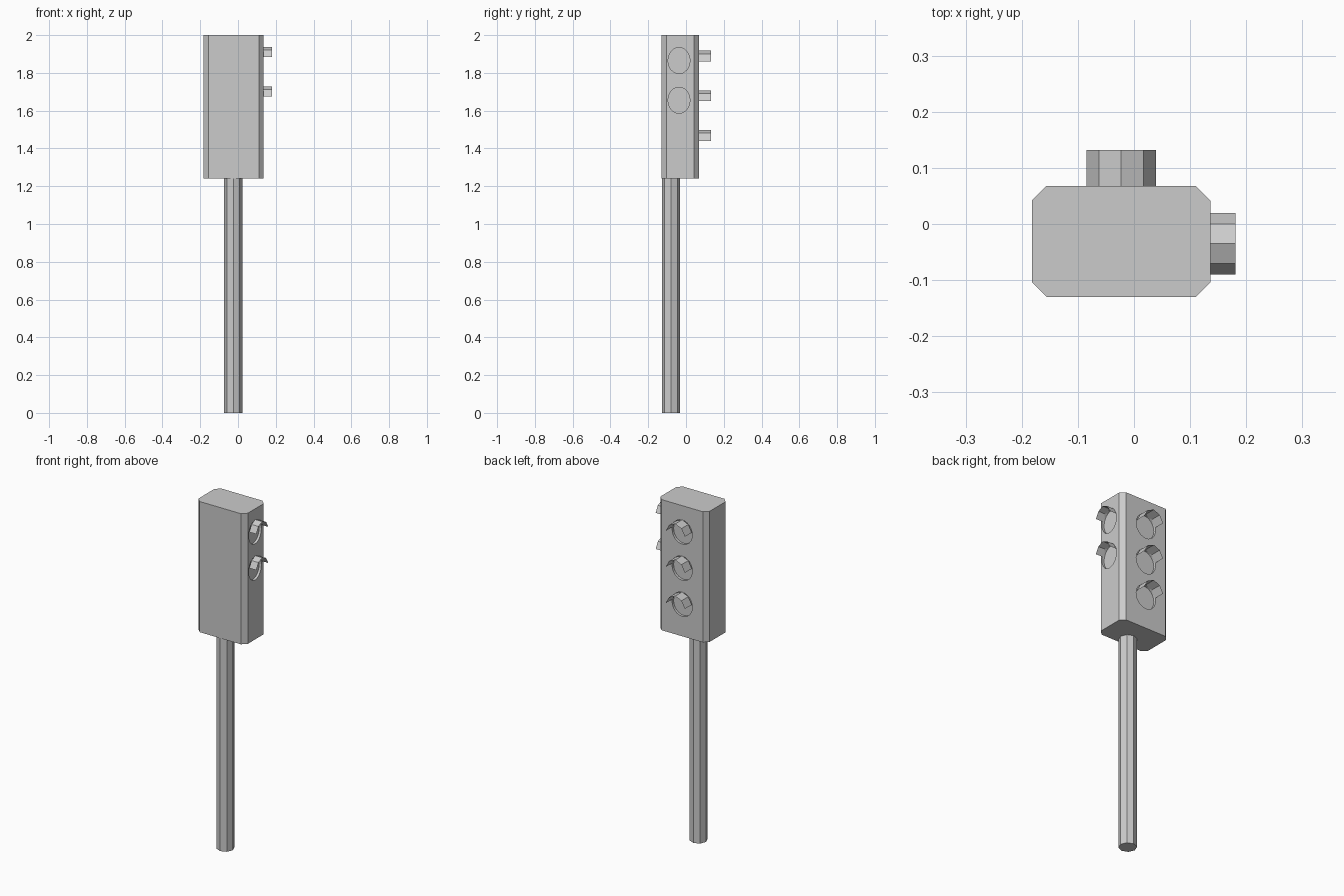
import bpy, bmesh, math
from mathutils import Matrix, Vector

if "Cube" in bpy.data.objects:
    bpy.data.objects.remove(bpy.data.objects["Cube"])


def make(name, bm):
    bmesh.ops.recalc_face_normals(bm, faces=bm.faces)
    me = bpy.data.meshes.new(name)
    bm.to_mesh(me)
    bm.free()
    ob = bpy.data.objects.new(name, me)
    bpy.context.collection.objects.link(ob)
    return ob


def prism(name, outline, z0, z1):
    bm = bmesh.new()
    face = bm.faces.new([bm.verts.new((x, y, z0)) for x, y in outline])
    ext = bmesh.ops.extrude_face_region(bm, geom=[face], use_keep_orig=True)
    verts = [v for v in ext["geom"] if isinstance(v, bmesh.types.BMVert)]
    bmesh.ops.translate(bm, verts=verts, vec=(0, 0, z1 - z0))
    return make(name, bm)


def visor(name, base, side, out, rx, rz):
    # open half-octagon hood, swept outwards from the housing face
    bm = bmesh.new()
    rows = []
    for i in range(5):
        a = math.pi * i / 4
        c = math.copysign(abs(math.cos(a)) ** 1.3, math.cos(a))
        p = base + side * (rx * c) + Vector((0, 0, rz * math.sin(a)))
        rows.append((bm.verts.new(p), bm.verts.new(p + out)))
    for (a, b), (c, d) in zip(rows, rows[1:]):
        bm.faces.new((a, b, d, c))
    return make(name, bm)


def lens_cutter(center, axis, rx, rz, depth):
    # elliptical cylinder centred on the housing face
    bm = bmesh.new()
    bmesh.ops.create_cone(bm, cap_ends=True, segments=24, radius1=1, radius2=1, depth=2)
    rot = Matrix.Rotation(math.pi / 2, 4, 'X')
    if axis == 'X':
        rot = Matrix.Rotation(math.pi / 2, 4, 'Z') @ rot
    size = (depth, rx, rz) if axis == 'X' else (rx, depth, rz)
    bmesh.ops.transform(bm, verts=bm.verts,
                        matrix=Matrix.Translation(center) @ Matrix.Diagonal((*size, 1)) @ rot)
    return make("lens_cutter", bm)


# Pole
pole = [(-0.025 + 0.048 * math.cos(k * math.pi / 4),
         -0.08 + 0.048 * math.sin(k * math.pi / 4)) for k in range(8)]
prism("pole", pole, 0, 1.24)

# Housing with chamfered upright edges
cx, cy, hx, hy, c = -0.023, -0.031, 0.159, 0.099, 0.026
q = [(hx, hy - c), (hx - c, hy)]
outline = [(cx + sx * x, cy + sy * y)
           for sx, sy, pts in ((1, 1, q), (-1, 1, q[::-1]), (-1, -1, q), (1, -1, q[::-1]))
           for x, y in pts]
housing = prism("housing", outline, 1.24, 2.0)

# Vehicle lamps on the back face, pedestrian lamps on the right face
cutters = []
for i in range(3):
    z = 1.86 - 0.21 * i
    visor("vehicle_visor", Vector((cx, 0.068, z)), Vector((1, 0, 0)),
          Vector((0, 0.064, 0)), 0.062, 0.058)
    cutters.append(lens_cutter((cx, 0.068, z - 0.014), 'Y', 0.065, 0.07, 0.014))
for i in range(2):
    z = 1.885 - 0.21 * i
    visor("pedestrian_visor", Vector((0.136, -0.035, z)), Vector((0, 1, 0)),
          Vector((0.045, 0, 0)), 0.055, 0.052)
    cutters.append(lens_cutter((0.136, -0.037, z - 0.02), 'X', 0.058, 0.069, 0.014))

# Sink the lenses into the housing
for cut in cutters:
    m = housing.modifiers.new("lens_recess", 'BOOLEAN')
    m.operation = 'DIFFERENCE'
    m.solver = 'EXACT'
    m.object = cut
bpy.context.view_layer.update()
dg = bpy.context.evaluated_depsgraph_get()
result = bpy.data.meshes.new_from_object(housing.evaluated_get(dg))
housing.modifiers.clear()
housing.data = result
for cut in cutters:
    bpy.data.objects.remove(cut)
